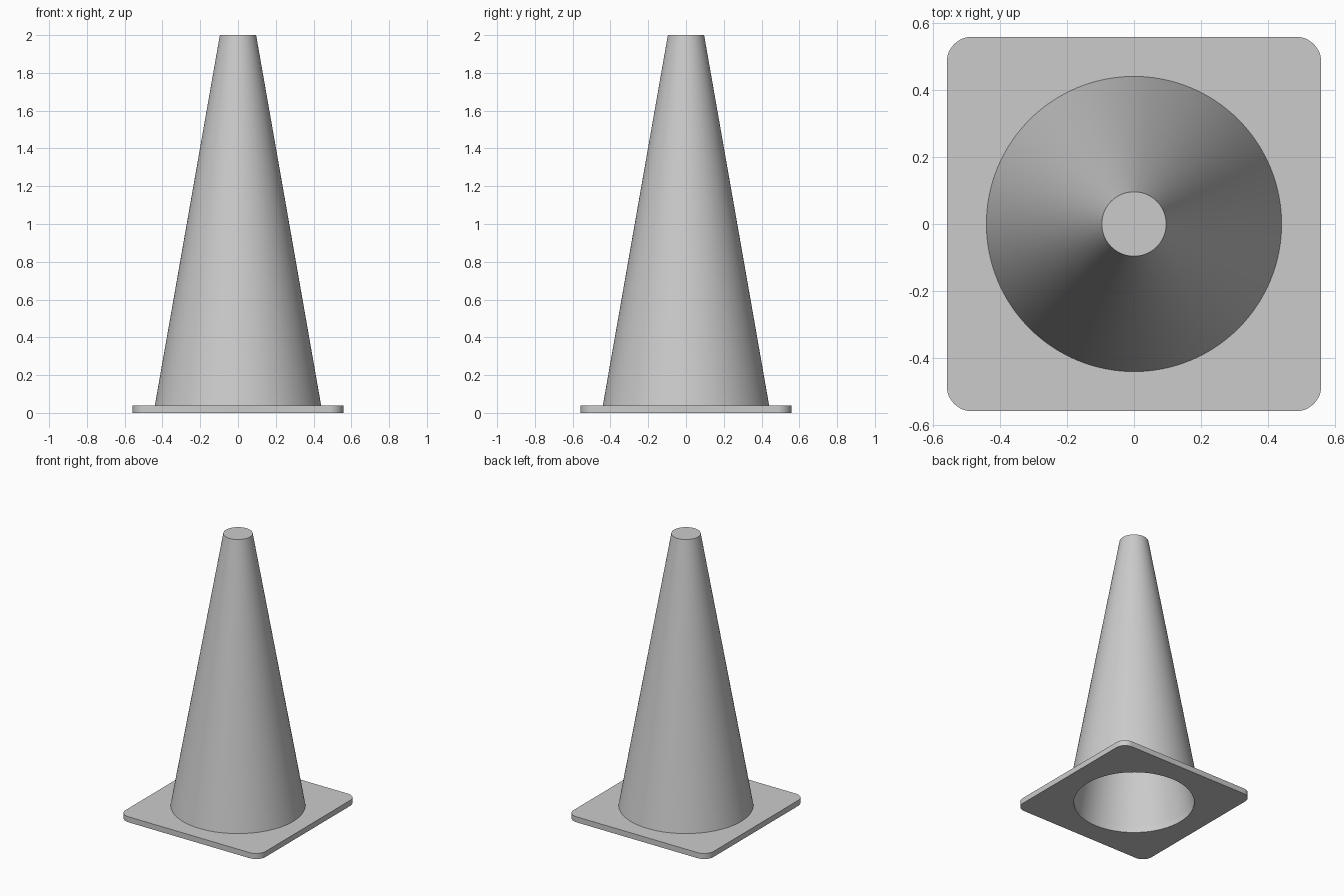
import bpy
import bmesh
import math

cube = bpy.data.objects.get("Cube")
if cube:
    bpy.data.objects.remove(cube, do_unlink=True)

SEGMENTS = 128
HALF, CORNER, THICK = 0.558, 0.075, 0.04
HEIGHT = 2.0
OUTER_LOW, OUTER_TOP = 0.44, 0.096
INNER_LOW, INNER_TOP = 0.4, 0.058

grey = bpy.data.materials.new("plain grey")
grey.use_nodes = True
colour = (0.6, 0.6, 0.6, 1)
grey.diffuse_color = colour
grey.node_tree.nodes["Principled BSDF"].inputs["Base Color"].default_value = colour


def circle(radius):
    steps = [2 * math.pi * i / SEGMENTS for i in range(SEGMENTS)]
    return [(radius * math.cos(a), radius * math.sin(a)) for a in steps]


def rounded_square(half, radius, steps=12):
    points = []
    for quarter in range(4):
        middle = math.pi * (quarter / 2 + 0.25)
        cx = math.copysign(half - radius, math.cos(middle))
        cy = math.copysign(half - radius, math.sin(middle))
        for i in range(steps + 1):
            a = math.pi / 2 * (quarter + i / steps)
            points.append((cx + radius * math.cos(a), cy + radius * math.sin(a)))
    return points


def add_loop(bm, points, z):
    verts = [bm.verts.new((x, y, z)) for x, y in points]
    return verts, [bm.edges.new((v, verts[i - 1])) for i, v in enumerate(verts)]


def bridge(bm, first, second):
    bmesh.ops.bridge_loops(bm, edges=first[1] + second[1])


def finish(bm, name):
    bmesh.ops.recalc_face_normals(bm, faces=bm.faces)
    mesh = bpy.data.meshes.new(name)
    bm.to_mesh(mesh)
    bm.free()
    mesh.materials.append(grey)
    obj = bpy.data.objects.new(name, mesh)
    bpy.context.collection.objects.link(obj)
    bpy.ops.object.select_all(action="DESELECT")
    obj.select_set(True)
    bpy.context.view_layer.objects.active = obj
    bpy.ops.object.shade_smooth_by_angle(angle=math.radians(30))


# Square base plate with rounded corners and a round opening
bm = bmesh.new()
rims = []
for z in (0, THICK):
    outer = add_loop(bm, rounded_square(HALF, CORNER), z)
    inner = add_loop(bm, circle(INNER_LOW), z)
    bmesh.ops.triangle_fill(bm, edges=outer[1] + inner[1], use_beauty=True)
    rims.append((outer, inner))
for low, high in zip(*rims):
    bridge(bm, low, high)
finish(bm, "base_plate")

# Hollow tapered cone, open at both ends
bm = bmesh.new()
profile = [(OUTER_LOW, THICK), (OUTER_TOP, HEIGHT), (INNER_TOP, HEIGHT), (INNER_LOW, THICK)]
loops = [add_loop(bm, circle(r), z) for r, z in profile]
for a, b in zip(loops, loops[1:]):
    bridge(bm, a, b)
finish(bm, "cone_body")
